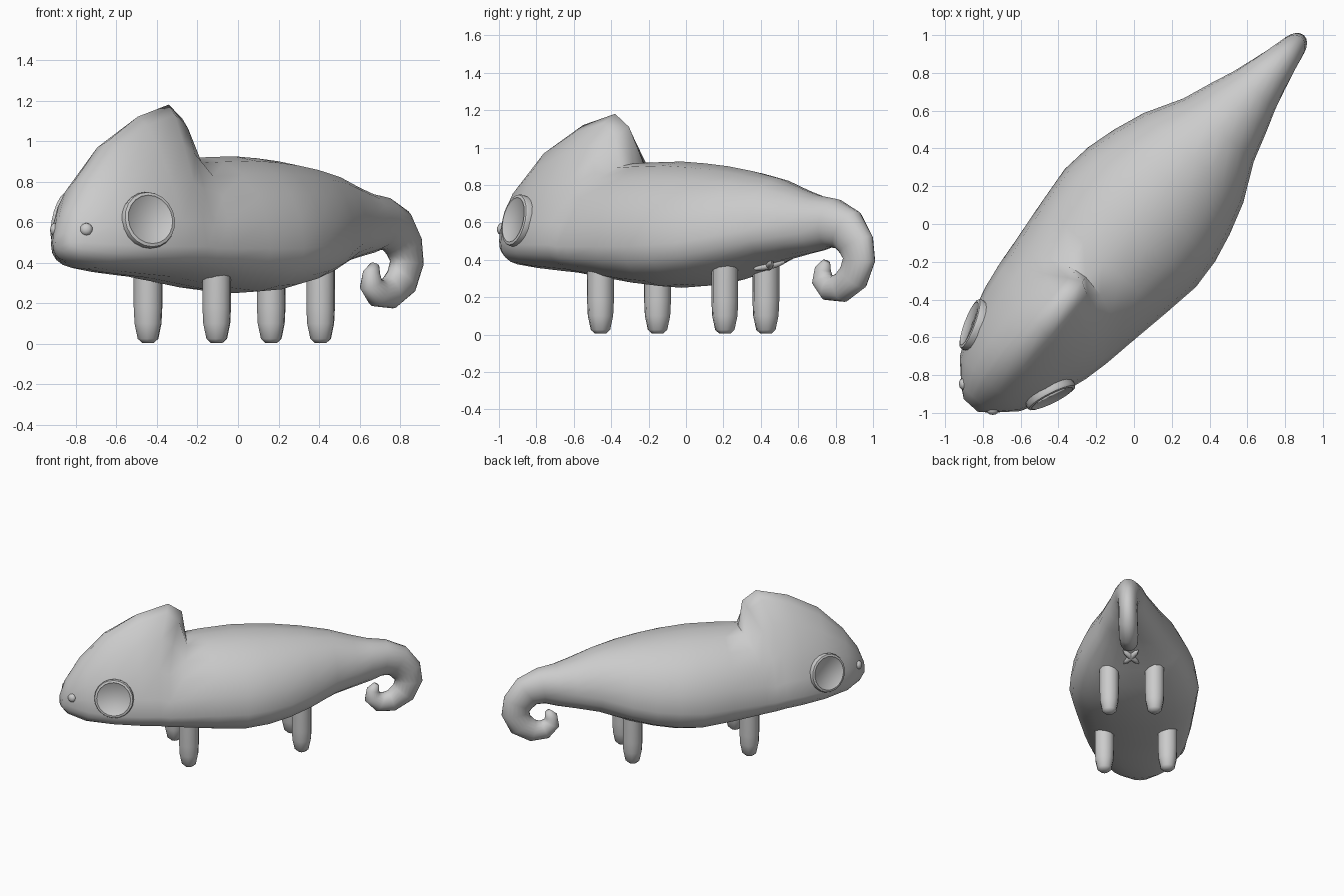
import bpy, bmesh
from math import sin, cos, pi, radians
from mathutils import Matrix, Vector

if "Cube" in bpy.data.objects:
    bpy.data.objects.remove(bpy.data.objects["Cube"])

grey = bpy.data.materials.new("plain_grey")
grey.use_nodes = True
COLOUR = (0.6, 0.6, 0.6, 1)
grey.diffuse_color = COLOUR
grey.node_tree.nodes["Principled BSDF"].inputs["Base Color"].default_value = COLOUR

# The animal is built along local x (head at -x) and then turned diagonally
TURN = Matrix.Rotation(radians(48), 4, 'Z')
SIDES = 20


def finish(name, bm, matrix=Matrix(), angle=60):
    bmesh.ops.recalc_face_normals(bm, faces=bm.faces)
    mesh = bpy.data.meshes.new(name)
    bm.to_mesh(mesh)
    bm.free()
    mesh.materials.append(grey)
    obj = bpy.data.objects.new(name, mesh)
    bpy.context.collection.objects.link(obj)
    obj.matrix_world = TURN @ matrix
    bpy.ops.object.select_all(action='DESELECT')
    obj.select_set(True)
    bpy.context.view_layer.objects.active = obj
    bpy.ops.object.shade_smooth_by_angle(angle=radians(angle))
    return obj


def loft(bm, rings):
    rows = [[bm.verts.new(p) for p in ring] for ring in rings]
    for a, b in zip(rows, rows[1:]):
        n = len(a)
        for i in range(n):
            j = (i + 1) % n
            bm.faces.new((a[i], a[j], b[j], b[i]))
    bm.faces.new(rows[0])
    bm.faces.new(rows[-1])


def section(x, z, up, down, half, peak=1.0, belly=1.0, lean=0.0):
    """Ring with its own upward and downward reach; peak > 1 makes a ridge,
    belly < 1 a fuller underside, lean pushes the ridge backwards."""
    ring = []
    for i in range(SIDES):
        t = 2 * pi * i / SIDES
        s, c = sin(t), cos(t)
        reach, p, push = (up, peak, lean) if c > 0 else (down, belly, 0)
        k = abs(c) ** p
        y = half * (abs(s) ** p) * (1 if s > 0 else -1)
        ring.append((x + reach[0] * k + push * k ** 3, y, z + reach[1] * k))
    return ring


# Body stations: x, underside, top, half width, widest height, peak power, lean
stations = [
    (-1.292, .46, .55, .05, .50, 1, 0),
    (-1.25, .41, .66, .105, .50, 1, 0),
    (-1.14, .37, .82, .215, .49, 1.1, 0),
    (-.96, .35, 1.0, .305, .48, 1.25, 0),
    (-.78, .335, 1.12, .36, .48, 1.4, .04),
    (-.65, .325, 1.18, .385, .48, 1.5, .14),
    (-.58, .315, 1.11, .395, .47, 1.5, .17),
    (-.5, .305, .915, .405, .47, 1.05, .12),
    (-.25, .27, .92, .44, .47, 1, 0),
    (-.03, .25, .925, .467, .47, 1, 0),
    (.14, .26, .915, .452, .48, 1, 0),
    (.3, .29, .90, .413, .49, 1, 0),
    (.47, .335, .875, .355, .52, 1, 0),
    (.67, .395, .835, .25, .56, 1, 0),
    (.83, .425, .78, .195, .58, 1, 0),
    (.95, .445, .745, .15, .595, 1, 0),
]
rings = [section(x, zm, (0, zt - zm), (0, zb - zm), half, p, .85, lean)
         for x, zb, zt, half, zm, p, lean in stations]

# Curled tail: x, z, direction in degrees, thickness, half width
tail = [
    (1.06, .595, -10, .132, .118),
    (1.16, .56, -35, .12, .09),
    (1.225, .48, -65, .112, .072),
    (1.245, .40, -95, .10, .067),
    (1.205, .31, -130, .092, .07),
    (1.12, .252, -165, .08, .07),
    (1.035, .25, -205, .072, .065),
    (.98, .295, -245, .06, .055),
    (.985, .35, -285, .045, .042),
    (1.01, .39, -300, .022, .022),
]
for x, z, deg, r, half in tail:
    a = radians(deg)
    n = Vector((-sin(a), cos(a))) * r
    rings.append(section(x, z, n, -n, half))
bm = bmesh.new()
loft(bm, rings)
finish("body", bm, angle=75)


def turned(name, profile, sides, matrix, angle):
    """Solid turned around local z from (radius, height) pairs."""
    bm = bmesh.new()
    loft(bm, [[(r * cos(2 * pi * i / sides), r * sin(2 * pi * i / sides), h)
               for i in range(sides)] for r, h in profile])
    return finish(name, bm, matrix, angle)


def facing(position, normal):
    return Matrix.Translation(position) @ Vector(normal).to_track_quat('Z', 'Y').to_matrix().to_4x4()


LEG = [(.03, .005), (.052, .025), (.068, .1), (.072, .18), (.072, .48)]
EYE = [(.135, -.07), (.142, -.008), (.137, .006), (.122, .01), (.117, .005)]
for side, label in ((-1, "right"), (1, "left")):
    # Legs
    for x, y, part in ((-.41, .228, "front_leg"), (.427, .164, "hind_leg")):
        turned(f"{label}_{part}", LEG, 10, Matrix.Translation((x, side * y, 0)), 70)
    # Disc eyes
    turned(f"{label}_eye", EYE, 20,
           facing((-.972, side * .288, .612), (-.36, side * .92, .2)), 50)
    # Nostrils
    bm = bmesh.new()
    bmesh.ops.create_uvsphere(bm, u_segments=10, v_segments=6, radius=.032)
    bmesh.ops.scale(bm, vec=(1, 1, .7), verts=bm.verts)
    finish(f"{label}_nostril", bm, facing((-1.235, side * .105, .565), (-.75, side * .65, .15)))
    # Small crossed folds under the tail base
    bm = bmesh.new()
    bmesh.ops.create_uvsphere(bm, u_segments=8, v_segments=6, radius=.022)
    bmesh.ops.scale(bm, vec=(4, 1, 1), verts=bm.verts)
    finish(f"{label}_vent_fold", bm,
           Matrix.Translation((.6, 0, .37)) @ Matrix.Rotation(radians(-17), 4, 'Y')
           @ Matrix.Rotation(side * radians(40), 4, 'Z'))
